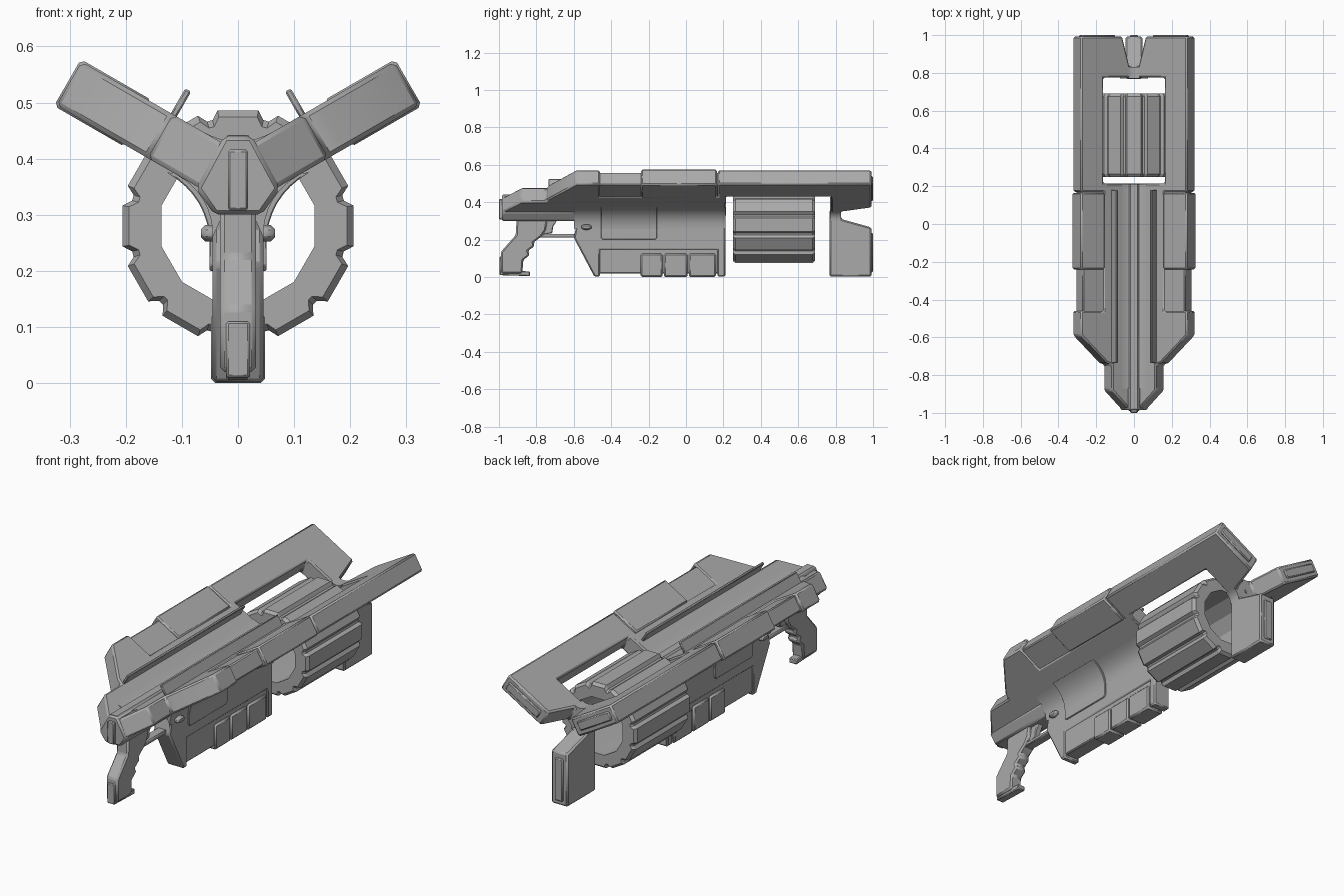
import bpy, bmesh, math
from mathutils import Vector

cube = bpy.data.objects.get("Cube")
if cube:
    bpy.data.objects.remove(cube)

grey = bpy.data.materials.new("plain grey")
grey.use_nodes = True
COLOR = (0.4, 0.4, 0.4, 1)
grey.diffuse_color = COLOR
grey.node_tree.nodes["Principled BSDF"].inputs["Base Color"].default_value = COLOR

AXIS = 0.36      # height of the line where the three blades meet
HALF = 0.045     # half thickness of a blade


def loft(name, rings, bevel=0.0):
    """Close a stack of equal point rings into a solid."""
    bm = bmesh.new()
    vs = [[bm.verts.new(p) for p in ring] for ring in rings]
    n = len(vs[0])
    for a, b in zip(vs, vs[1:]):
        for i in range(n):
            bm.faces.new((a[i], a[(i + 1) % n], b[(i + 1) % n], b[i]))
    bm.faces.new(vs[0])
    bm.faces.new(vs[-1][::-1])
    bmesh.ops.recalc_face_normals(bm, faces=bm.faces)
    return finish(name, bm, bevel)


def finish(name, bm, bevel):
    mesh = bpy.data.meshes.new(name)
    bm.to_mesh(mesh)
    bm.free()
    mesh.materials.append(grey)
    ob = bpy.data.objects.new(name, mesh)
    bpy.context.collection.objects.link(ob)
    if bevel:
        mod = ob.modifiers.new("edge_bevel", "BEVEL")
        mod.width, mod.segments, mod.limit_method = bevel, 1, "ANGLE"
        mod.angle_limit = math.radians(25)
    bpy.context.view_layer.objects.active = ob
    for o in bpy.context.selected_objects:
        o.select_set(False)
    ob.select_set(True)
    bpy.ops.object.shade_smooth_by_angle(angle=math.radians(25))
    return ob


def blade(name, pts, t0, t1, deg, bevel=0.0):
    """Extrude a (y, radius) outline across a blade pointing at deg."""
    c, s = math.cos(math.radians(deg)), math.sin(math.radians(deg))
    return loft(name, [[Vector((r * c - t * s, y, AXIS + r * s + t * c)) for y, r in pts]
                       for t in (t0, t1)], bevel)


def side(name, pts, half, bevel=0.0):
    """Extrude a (y, z) outline evenly to left and right."""
    return blade(name, [(y, AXIS - z) for y, z in pts], -half, half, -90, bevel)


def rect(y0, y1, r0, r1):
    return [(y0, r0), (y1, r0), (y1, r1), (y0, r1)]


def along(name, pts, y0, y1, bevel=0.0):
    """Extrude an (x, z) outline along the length."""
    return loft(name, [[Vector((x, y, z)) for x, z in pts] for y in (y0, y1)], bevel)


def fillet(deg, grow=0.0, reach=0.1):
    """Curved web between two blades, centred on the direction deg."""
    corner = HALF / math.sin(math.radians(60))
    h, w = corner + (reach - HALF / math.tan(math.radians(60))) / 2, 0
    a, b = math.radians(deg - 60), math.radians(deg + 60)

    def edge(ang, sign):
        t = sign * HALF
        return Vector((reach * math.cos(ang) - t * math.sin(ang),
                       reach * math.sin(ang) + t * math.cos(ang)))
    d = Vector((math.cos(math.radians(deg)), math.sin(math.radians(deg))))
    p, q, m = edge(a, 1), edge(b, -1), d * corner
    curve = [(1 - u) ** 2 * p + 2 * u * (1 - u) * m + u * u * q for u in [i / 8 for i in range(9)]]
    return [(v.x + d.x * grow, v.y + d.y * grow + AXIS) for v in curve] + [(0, AXIS)]


# Two upper blades
for label, deg in (("left", 30), ("right", 150)):
    up = 1 if deg == 30 else -1
    blade(label + "_blade", [
        (-0.985, 0.05), (-0.88, 0.16), (-0.745, 0.16), (-0.735, 0.19), (-0.59, 0.348),
        (-0.46, 0.348), (-0.46, 0.21), (0.17, 0.21), (0.17, 0.348), (0.992, 0.348),
        (0.992, 0.095), (0.83, 0.05), (0.83, 0), (0.775, 0), (0.775, 0.21), (0.215, 0.21),
        (0.215, 0), (-0.985, 0)], -HALF, HALF, deg, 0.008)
    blade(label + "_blade_core", rect(-0.47, 0.18, 0.15, 0.333), -0.039, 0.039, deg, 0.006)
    blade(label + "_edge_panel", rect(-0.24, 0.165, 0.205, 0.351), -0.048, 0.048, deg, 0.007)
    blade(label + "_rear_plate", rect(0.98, 1.0, 0.125, 0.325), -0.022, 0.022, deg, 0.005)
    t = sorted((up * 0.04, up * 0.096))
    blade(label + "_guide_rail", rect(-0.735, 0.18, 0.152, 0.164), t[0], t[1], deg, 0.003)

# Lower blade with its recessed foot
blade("lower_blade", [
    (-0.97, 0), (-0.97, 0.05), (-0.6, 0.05), (-0.585, 0.08), (-0.6, 0.15), (-0.49, 0.358),
    (-0.46, 0.358), (-0.46, 0.215), (0.168, 0.215), (0.168, 0.358), (0.21, 0.358), (0.21, 0)],
    -HALF, HALF, -90, 0.007)
blade("lower_core", rect(-0.47, 0.18, 0.15, 0.342), -0.039, 0.039, -90, 0.006)
for i, (y0, y1) in enumerate(((-0.243, -0.125), (-0.118, 0.008), (0.015, 0.16))):
    blade("foot_panel_%d" % (i + 1), rect(y0, y1, 0.235, 0.36), -0.048, 0.048, -90, 0.008)
blade("rear_block", [(0.768, 0), (0.83, 0), (0.83, 0.05), (0.992, 0.095), (0.992, 0.358),
                     (0.768, 0.358)], -HALF, HALF, -90, 0.008)
blade("rear_block_plate", rect(0.98, 1.0, 0.125, 0.335), -0.022, 0.022, -90, 0.005)

# Webs between the blades, and their side panels
for label, deg, y0 in (("top", 90, -0.87), ("left", -30, -0.6), ("right", 210, -0.6)):
    along(label + "_web", fillet(deg), y0, 0.212)
    along(label + "_rear_web", fillet(deg, 0, 0.06), 0.77, 0.83)
for label, deg, sx in (("left", -30, 1), ("right", 210, -1)):
    along(label + "_web_panel", fillet(deg, 0.006, 0.115), -0.455, -0.155, 0.002)
    x = sorted((sx * 0.03, sx * 0.051))
    loft(label + "_side_panel", [[Vector((v, y, z)) for y, z in (
        (-0.455, 0.265), (-0.455, 0.21), (-0.445, 0.2), (-0.165, 0.2), (-0.155, 0.21),
        (-0.155, 0.265))] for v in x], 0.002)
    x = sorted((sx * 0.03, sx * 0.066))
    loft(label + "_release_knob", [[Vector((v, y, z)) for y, z in (
        (-0.565, 0.267), (-0.55, 0.252), (-0.515, 0.252), (-0.5, 0.267), (-0.515, 0.282),
        (-0.55, 0.282))] for v in x], 0.008)

# Spine and nose
along("spine", [(-0.027, 0.39), (-0.027, 0.432), (-0.018, 0.442), (0.018, 0.442),
                (0.027, 0.432), (0.027, 0.39)], -0.975, 0.213)
hexagon = [(-0.025, 0.44), (0.025, 0.44), (0.075, 0.347), (0.042, 0.3), (-0.042, 0.3),
           (-0.075, 0.347)]
along("nose", hexagon, -0.985, -0.58, 0.008)
along("nose_plate", [(-0.018, 0.308), (0.018, 0.308), (0.018, 0.416), (-0.018, 0.416)],
      -1.0, -0.97, 0.004)

# Grip, trigger and guard
side("grip", [(-0.906, 0.31), (-0.91, 0.225), (-0.99, 0.134), (-0.99, 0.02), (-0.875, 0.02),
              (-0.87, 0.09), (-0.835, 0.118), (-0.845, 0.14), (-0.81, 0.165), (-0.815, 0.185),
              (-0.775, 0.215), (-0.75, 0.25), (-0.74, 0.31)], 0.032, 0.008)
side("grip_back_strip", [(-0.997, 0.11), (-0.997, 0.01), (-0.835, 0.005), (-0.835, 0.03),
                         (-0.97, 0.035), (-0.97, 0.11)], 0.021, 0.004)
side("trigger", [(-0.77, 0.31), (-0.77, 0.225), (-0.715, 0.235), (-0.71, 0.27), (-0.685, 0.31)],
     0.016, 0.004)
side("trigger_guard", [(-0.79, 0.21), (-0.59, 0.21), (-0.575, 0.23), (-0.79, 0.23)], 0.024, 0.004)

# Hollow drum with twelve raised staves
R_OUT, R_IN, R_GROOVE, MID = 0.209, 0.141, 0.194, 0.28


def polar(r, deg, y):
    a = math.radians(deg)
    return Vector((r * math.cos(a), y, MID + r * math.sin(a)))


bm = bmesh.new()
rings = []
for y, drop in ((0.25, 0.012), (0.265, 0), (0.675, 0), (0.69, 0.012)):
    rings.append([bm.verts.new(polar(r - drop, k * 30 + a, y)) for k in range(12)
                  for a, r in ((-13.5, R_GROOVE), (-10, R_OUT), (10, R_OUT), (13.5, R_GROOVE))])
# The bore repeats each corner so it matches the outer ring
bores = []
for y in (0.69, 0.25):
    corners = [bm.verts.new(polar(R_IN, k * 30 + 15, y)) for k in range(12)]
    bores.append(corners)
for a, b in zip(rings, rings[1:]):
    for i in range(48):
        bm.faces.new((a[i], a[(i + 1) % 48], b[(i + 1) % 48], b[i]))
for ring, bore in ((rings[-1], bores[0]), (rings[0], bores[1])):
    for k in range(12):
        stave = ring[k * 4:k * 4 + 4]
        bm.faces.new(stave + [bore[k], bore[k - 1]])
        bm.faces.new((stave[3], ring[(k * 4 + 4) % 48], bore[k]))
for k in range(12):
    bm.faces.new((bores[0][k], bores[0][k - 1], bores[1][k - 1], bores[1][k]))
bmesh.ops.recalc_face_normals(bm, faces=bm.faces)
finish("drum", bm, 0)
